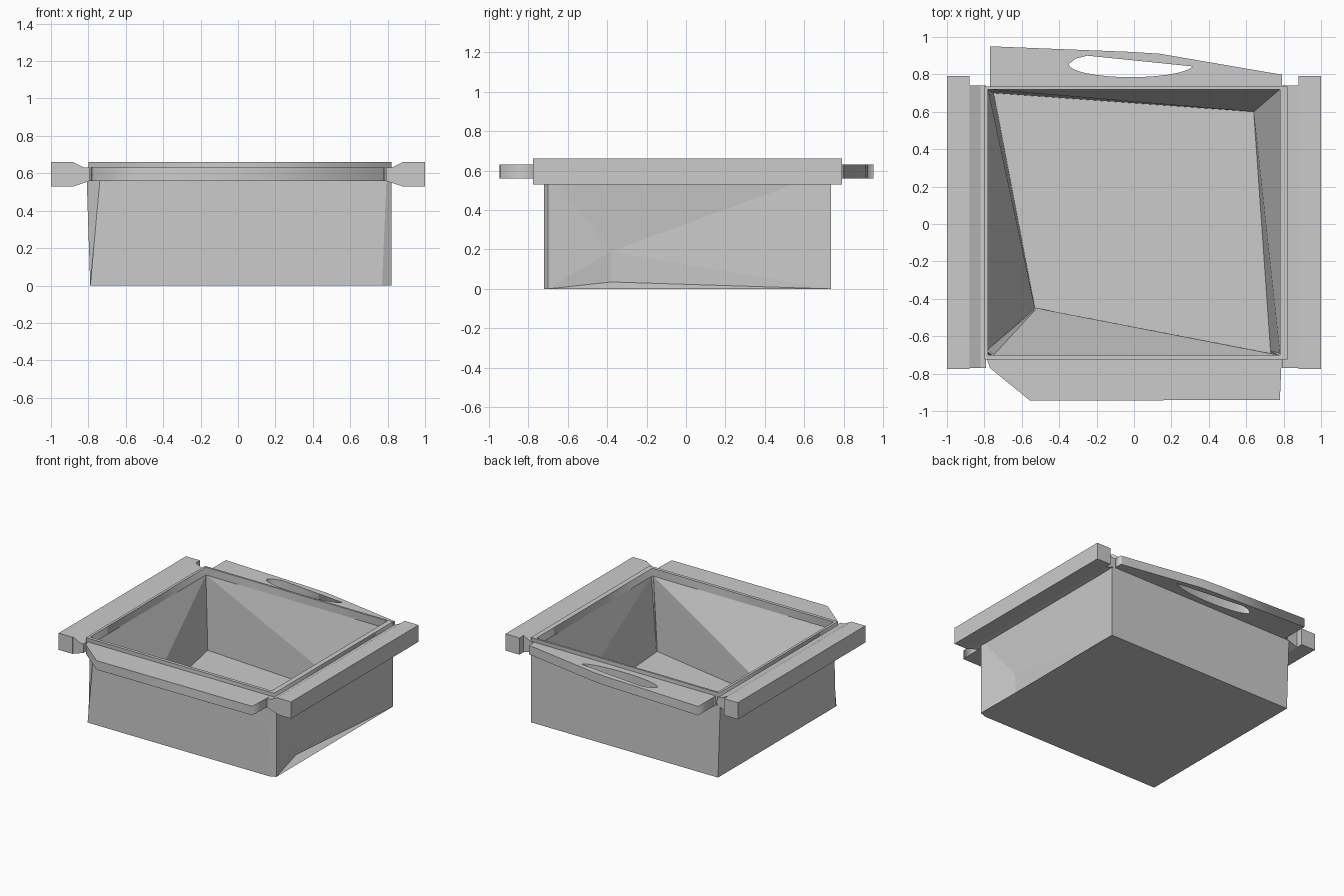
import bpy, bmesh, math

if "Cube" in bpy.data.objects:
    bpy.data.objects.remove(bpy.data.objects["Cube"])


def finish(name, bm):
    bmesh.ops.recalc_face_normals(bm, faces=bm.faces)
    me = bpy.data.meshes.new(name)
    bm.to_mesh(me)
    bm.free()
    ob = bpy.data.objects.new(name, me)
    bpy.context.collection.objects.link(ob)
    return ob


def ring(bm, pts, z):
    return [bm.verts.new((x, y, z)) for x, y in pts]


def plate(name, outlines, z0, z1):
    """Flat plate from an outline plus optional holes."""
    cu = bpy.data.curves.new(name, 'CURVE')
    cu.dimensions = '2D'
    cu.fill_mode = 'BOTH'
    cu.extrude = (z1 - z0) / 2
    for pts in outlines:
        s = cu.splines.new('POLY')
        s.points.add(len(pts) - 1)
        for p, (x, y) in zip(s.points, pts):
            p.co = (x, y, 0, 1)
        s.use_cyclic_u = True
    ob = bpy.data.objects.new(name, cu)
    ob.location.z = (z0 + z1) / 2
    bpy.context.collection.objects.link(ob)
    bpy.ops.object.select_all(action='DESELECT')
    ob.select_set(True)
    bpy.context.view_layer.objects.active = ob
    bpy.ops.object.convert(target='MESH')


def extrude_y(name, profile, y0, y1):
    """Bar with an x-z profile running along y."""
    bm = bmesh.new()
    a, b = [[bm.verts.new((x, y, z)) for x, z in profile] for y in (y0, y1)]
    n = len(profile)
    bm.faces.new(a)
    bm.faces.new(b)
    for i in range(n):
        j = (i + 1) % n
        bm.faces.new((a[i], a[j], b[j], b[i]))
    finish(name, bm)


# bin body: leaning outer walls, faceted interior, thin floor
bm = bmesh.new()
base = ring(bm, [(-.79, -.72), (.77, -.72), (.82, -.70), (.82, .735), (-.79, .735), (-.79, -.71)], 0)
top = ring(bm, [(-.735, -.72), (.795, -.72), (.82, -.70), (.82, .735), (-.81, .735), (-.81, -.66)], .60)
lip = ring(bm, [(-.75, -.70), (.77, -.70), (.78, -.69), (.78, .72), (-.78, .72), (-.78, -.67)], .60)
floor = ring(bm, [(-.52, -.45), (.73, -.69), (.73, -.68), (.64, .60), (-.75, .70), (-.53, -.45)], .03)
bm.faces.new(base)
bm.faces.new(floor)
for i in range(6):
    j = (i + 1) % 6
    bm.faces.new((top[i], top[j], lip[j], lip[i]))
    if i in (0, 3):
        bm.faces.new((lip[i], lip[j], floor[i]))
        bm.faces.new((lip[j], floor[j], floor[i]))
    else:
        bm.faces.new((lip[i], lip[j], floor[j]))
        bm.faces.new((lip[i], floor[j], floor[i]))
    if i == 2:
        # dented right wall
        dent = bm.verts.new((.775, -.38, .19))
        low = bm.verts.new((.765, -.38, .035))
        for tri in ((base[i], low, dent), (low, base[j], dent), (base[j], top[j], dent),
                    (top[j], top[i], dent), (top[i], base[i], dent), (base[i], base[j], low)):
            bm.faces.new(tri)
    else:
        bm.faces.new((base[i], base[j], top[j], top[i]))
finish("bin_body", bm)

# raised rim around the opening
plate("rim", [[(-.80, -.725), (.82, -.725), (.82, .735), (-.80, .735)],
              [(-.78, -.70), (.78, -.70), (.78, .72), (-.78, .72)]], .56, .66)

# side rails with tapered webs
for side, label in ((-1, "left"), (1, "right")):
    bar = [(1, .53), (.88, .53), (.88, .66), (1, .66)]
    web = [(.88, .53), (.79, .56), (.79, .63), (.82, .63), (.88, .66)]
    extrude_y(label + "_rail", [(side * x, z) for x, z in bar], -.775, .79)
    extrude_y(label + "_rail_web", [(side * x, z) for x, z in web], -.77, .74)

# front flange
plate("front_flange", [[(-.79, -.71), (-.77, -.77), (-.555, -.945), (.78, -.94), (.79, -.71)]], .56, .63)

# back flange with a half-lens grip hole
arc = [(.335 * math.cos(t) - .015, .855 + .07 * math.sin(t))
       for t in [math.pi * (1 + k / 16) for k in range(17)]]
grip = arc[:-1] + [(.32, .842), (-.25, .90), (-.31, .885)]
plate("back_flange", [[(-.77, .725), (.79, .725), (.79, .80), (.78, .80), (.14, .91), (-.01, .92), (-.77, .95)],
                      grip], .56, .63)
